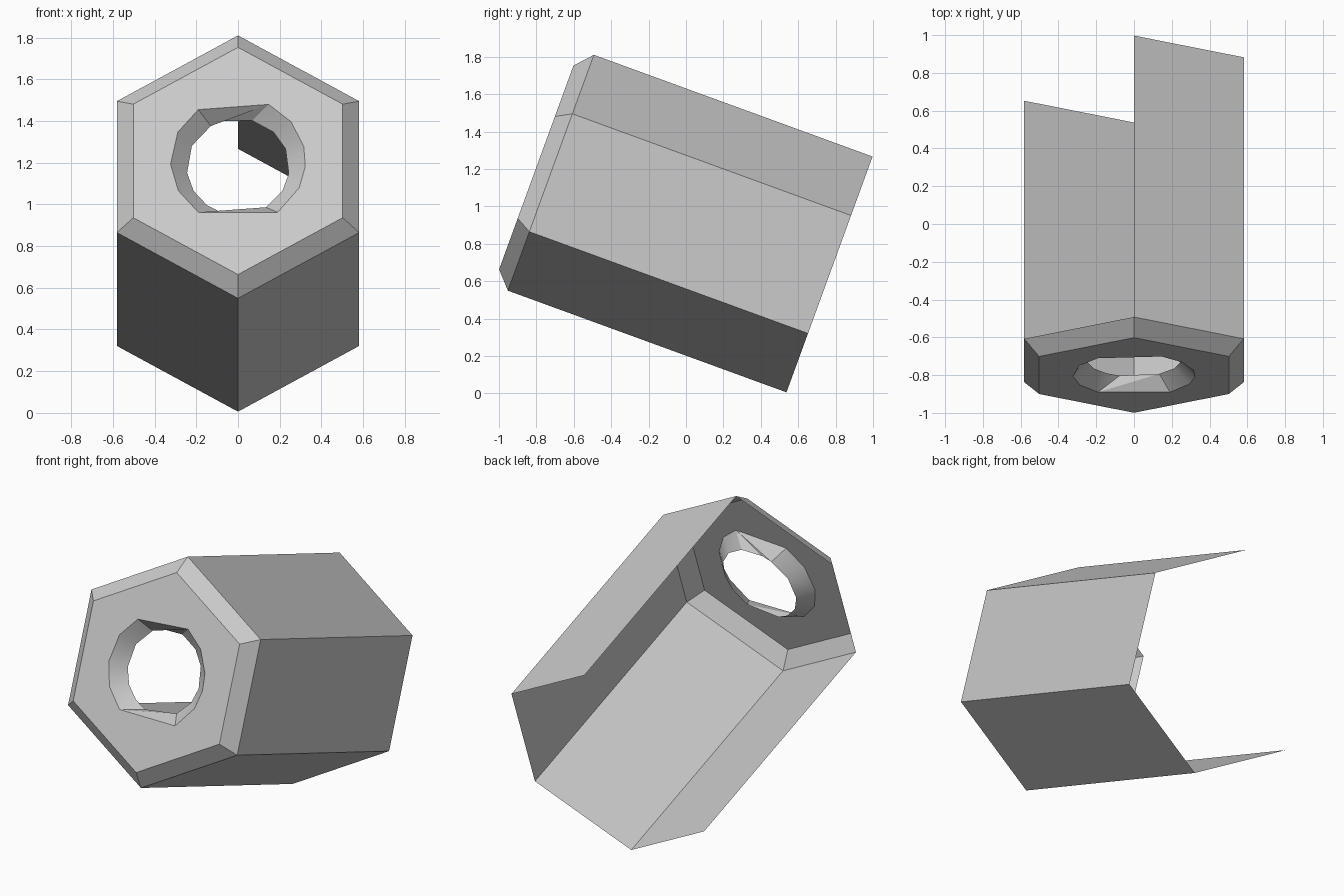
import bpy, bmesh, math
from mathutils import Matrix, Vector

if "Cube" in bpy.data.objects:
    bpy.data.objects.remove(bpy.data.objects["Cube"])

grey = bpy.data.materials.new("light grey")
grey.diffuse_color = (0.6, 0.6, 0.6, 1)
grey.use_nodes = True
grey.node_tree.nodes["Principled BSDF"].inputs["Base Color"].default_value = grey.diffuse_color

# Tilted frame: local y runs along the tube, origin at the centre of its front rim
FRAME = Matrix.Translation((0, -0.7225, 1.18)) @ Matrix.Rotation(math.radians(-20.05), 4, 'X')
RIM, FACE, LENGTH, DEPTH = 0.671, 0.58, 1.586, -0.083


def ring(radius, y, angles):
    return [Vector((radius * math.cos(math.radians(a)), y, radius * math.sin(math.radians(a))))
            for a in angles]


def finish(name, bm):
    bmesh.ops.remove_doubles(bm, verts=bm.verts, dist=1e-5)
    bm.transform(FRAME)
    bm.normal_update()
    mesh = bpy.data.meshes.new(name)
    bm.to_mesh(mesh)
    bm.free()
    mesh.materials.append(grey)
    obj = bpy.data.objects.new(name, mesh)
    bpy.context.collection.objects.link(obj)
    return obj


def faces(name, polygons):
    bm = bmesh.new()
    for poly in polygons:
        bm.faces.new([bm.verts.new(p) for p in poly])
    return finish(name, bm)


# Hexagon corners: 0 upper right, 1 top, 2 upper left, 3 lower left, 4 bottom, 5 lower right
HEX = [30 + 60 * i for i in range(6)]
rim, back, face = ring(RIM, 0, HEX), ring(RIM, LENGTH, HEX), ring(FACE, DEPTH, HEX)


def band(front, rear, i):
    j = (i + 1) % 6
    return [front[i], front[j], rear[j], rear[i]]


# Four long walls; the left and upper left sides are open
faces("side_walls", [band(rim, back, i) for i in (0, 3, 4, 5)])

# Bevel around the front
faces("front_bevel", [band(face, rim, i) for i in range(6)])

# Front plate with an uneven round opening
OUTER = [-54, -25, -5, 13, 38, 63, 126, 153, 183, 208, 234]
INNER = [-57, -30, -8, 22, 46, 74, 108, 122, 154, 187, 210, 233, 252]
mouth, throat = ring(0.324, DEPTH, OUTER), ring(0.246, 0, INNER)

bm = bmesh.new()
for loop in (face, mouth):
    vs = [bm.verts.new(p) for p in loop]
    for i, v in enumerate(vs):
        bm.edges.new((v, vs[(i + 1) % len(vs)]))
bmesh.ops.triangle_fill(bm, edges=bm.edges[:], use_beauty=True, normal=(0, -1, 0))
bmesh.ops.dissolve_limit(bm, angle_limit=0.01, verts=bm.verts[:], edges=bm.edges[:])
finish("front_plate", bm)

# Funnel inside the opening, zipped from the mouth to the narrower throat
tris, i, j = [], 0, 0
n, m = len(OUTER), len(INNER)
while i < n or j < m:
    next_out = OUTER[(i + 1) % n] + 360 * ((i + 1) // n) if i < n else 9999
    next_in = INNER[(j + 1) % m] + 360 * ((j + 1) // m) if j < m else 9999
    a, b = mouth[i % n], throat[j % m]
    if next_out <= next_in:
        i += 1
        tris.append([a, b, mouth[i % n]])
    else:
        j += 1
        tris.append([a, b, throat[j % m]])
funnel = faces("funnel", tris)
bpy.context.view_layer.objects.active = funnel
funnel.select_set(True)
bpy.ops.object.shade_smooth_by_angle(angle=math.radians(25))
